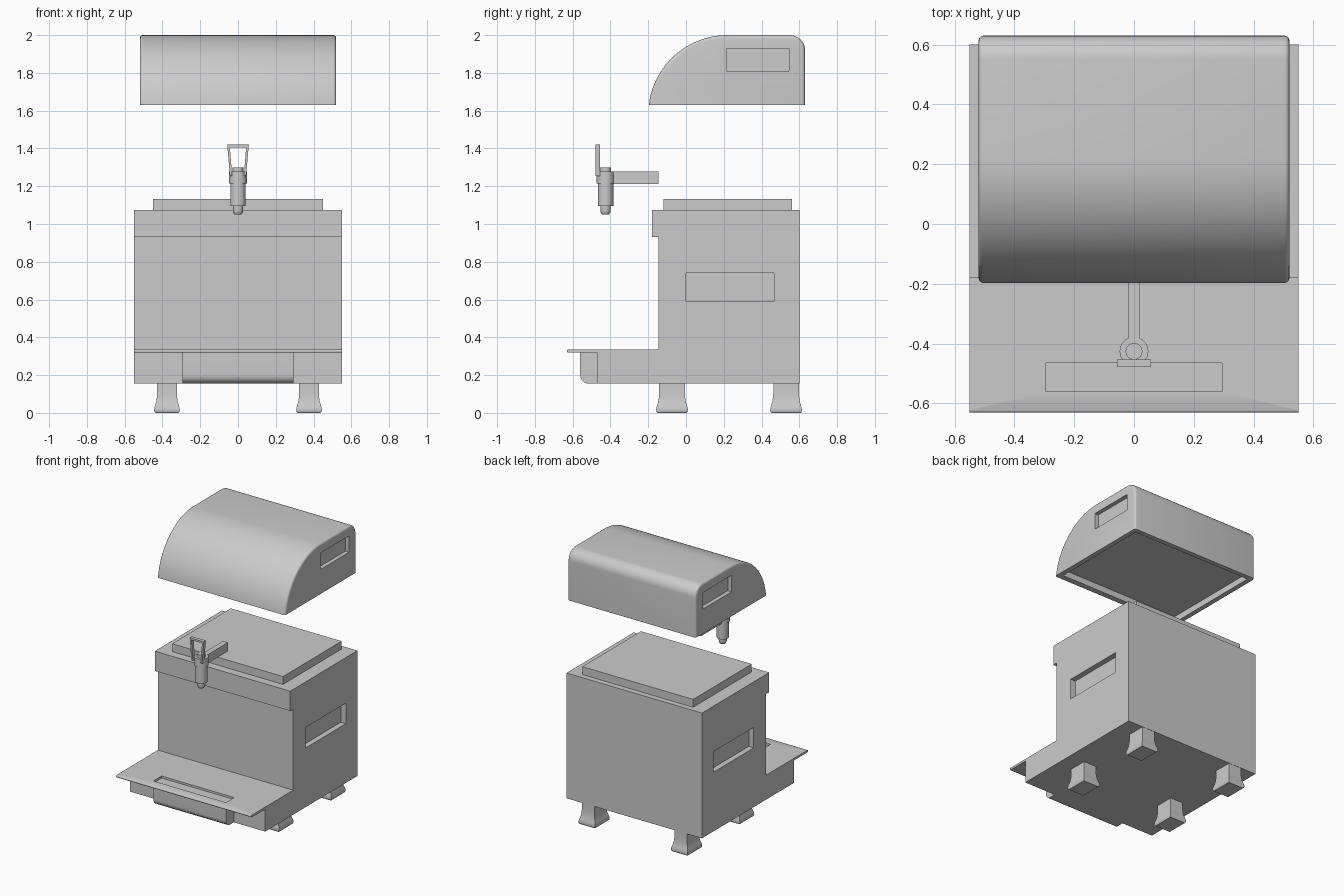
import bpy, bmesh
from math import sin, cos, pi, radians
from mathutils import Vector

if "Cube" in bpy.data.objects:
    bpy.data.objects.remove(bpy.data.objects["Cube"])


def make(name, bm, smooth=False):
    bmesh.ops.recalc_face_normals(bm, faces=bm.faces[:])
    me = bpy.data.meshes.new(name)
    bm.to_mesh(me)
    bm.free()
    ob = bpy.data.objects.new(name, me)
    bpy.context.collection.objects.link(ob)
    if smooth:
        bpy.ops.object.select_all(action='DESELECT')
        ob.select_set(True)
        bpy.context.view_layer.objects.active = ob
        bpy.ops.object.shade_smooth_by_angle(angle=radians(35))
    return ob


def box_bm(x0, x1, y0, y1, z0, z1):
    bm = bmesh.new()
    bmesh.ops.create_cube(bm, size=1)
    for v in bm.verts:
        v.co = Vector((x1 if v.co.x > 0 else x0, y1 if v.co.y > 0 else y0,
                       z1 if v.co.z > 0 else z0))
    return bm


def box(name, *dims):
    return make(name, box_bm(*dims))


def extrude(points, axis, a, b):
    """Extrude a 2D profile along x (points are y,z) or y (points are x,z)."""
    bm = bmesh.new()
    co = [(a, p, q) if axis == 'x' else (p, a, q) for p, q in points]
    face = bm.faces.new([bm.verts.new(c) for c in co])
    res = bmesh.ops.extrude_face_region(bm, geom=[face])
    move = (b - a, 0, 0) if axis == 'x' else (0, b - a, 0)
    bmesh.ops.translate(bm, vec=move,
                        verts=[g for g in res['geom'] if isinstance(g, bmesh.types.BMVert)])
    return bm


def arc(cx, cz, r, a0, a1, n):
    return [(cx + r * cos(radians(a0 + (a1 - a0) * i / n)),
             cz + r * sin(radians(a0 + (a1 - a0) * i / n))) for i in range(n + 1)]


def cut(ob, *dims):
    cutter = box("cutter", *dims)
    cutter.hide_render = True
    mod = ob.modifiers.new("recess", 'BOOLEAN')
    mod.operation, mod.solver, mod.object = 'DIFFERENCE', 'EXACT', cutter
    bpy.context.view_layer.objects.active = ob
    bpy.ops.object.modifier_apply(modifier=mod.name)
    bpy.data.objects.remove(cutter)


def lathe(name, cx, cy, profile, n=32):
    bm = bmesh.new()
    rings = [[bm.verts.new((cx + r * cos(2 * pi * i / n), cy + r * sin(2 * pi * i / n), z))
              for i in range(n)] for r, z in profile]
    for lo, hi in zip(rings, rings[1:]):
        for i in range(n):
            bm.faces.new((lo[i], lo[(i + 1) % n], hi[(i + 1) % n], hi[i]))
    bm.faces.new(rings[0])
    bm.faces.new(rings[-1])
    return make(name, bm, True)


# Main cabinet with front lip and stepped base
body = make("cabinet_body", extrude(
    [(-0.47, 0.155), (0.60, 0.155), (0.60, 1.075), (-0.18, 1.075),
     (-0.18, 0.93), (-0.145, 0.93), (-0.145, 0.32), (-0.47, 0.32)], 'x', -0.55, 0.55))
for s in (-1, 1):
    xs = sorted((s * 0.51, s * 0.60))
    cut(body, *xs, 0.0, 0.465, 0.59, 0.74)

# Raised plate on top of the cabinet
box("top_plate", -0.45, 0.45, -0.12, 0.56, 1.07, 1.133)

# Thin front shelf with slot above the drip tray
bm = box_bm(-0.55, 0.55, -0.63, -0.145, 0.319, 0.335)
edges = [e for e in bm.edges if all(v.co.y < -0.6 for v in e.verts)
         and abs(e.verts[0].co.x - e.verts[1].co.x) > 0.5]
bmesh.ops.bevel(bm, geom=edges, offset=0.006, segments=3, profile=0.5, affect='EDGES')
shelf = make("front_shelf", bm, True)
cut(shelf, -0.295, 0.295, -0.56, -0.465, 0.30, 0.36)

# Drip tray with rounded lower front edge
make("drip_tray", extrude(
    [(-0.46, 0.155), (-0.46, 0.32), (-0.56, 0.32)] + arc(-0.515, 0.20, 0.045, 180, 270, 8),
    'x', -0.295, 0.295), True)

# Four flared feet
flare = [(0, 0.16), (0, 0.10), (0.002, 0.08), (0.005, 0.06), (0.010, 0.042),
         (0.015, 0.026), (0.016, 0.014), (0.014, 0.005), (0.009, 0.0)]
for side, sx in (("left", -1), ("right", 1)):
    for place, cy in (("front", -0.074), ("back", 0.53)):
        bm = bmesh.new()
        rings = [[bm.verts.new((sx * 0.376 + i * (0.052 + e), cy + j * (0.068 + e), z))
                  for i, j in ((-1, -1), (1, -1), (1, 1), (-1, 1))] for e, z in flare]
        for a, b in zip(rings, rings[1:]):
            for k in range(4):
                bm.faces.new((a[k], a[(k + 1) % 4], b[(k + 1) % 4], b[k]))
        bm.faces.new(rings[0])
        bm.faces.new(rings[-1])
        make(f"{place}_{side}_foot", bm, True)

# Hood: curved front, rounded back corner, softened side edges
profile = (arc(0.22, 1.58, 0.42, 173.2, 90, 24) + arc(0.55, 1.92, 0.08, 90, 0, 10)
           + [(0.63, 1.63)])
bm = extrude(profile, 'x', -0.52, 0.52)
edges = [e for e in bm.edges if abs(e.verts[0].co.x - e.verts[1].co.x) < 0.01
         and max(v.co.z for v in e.verts) > 1.635]
bmesh.ops.bevel(bm, geom=edges, offset=0.016, segments=4, profile=0.5, affect='EDGES')
hood = make("hood", bm, True)
for s in (-1, 1):
    xs = sorted((s * 0.49, s * 0.60))
    cut(hood, *xs, 0.215, 0.545, 1.81, 1.93)
cut(hood, -0.485, 0.485, -0.155, 0.595, 1.55, 1.675)

# Tap: arm, stepped spout and lever loop
TY = -0.426
box("tap_arm", -0.02, 0.02, TY, -0.145, 1.213, 1.278)
lathe("tap_spout", 0, TY, [(0.018, 1.05), (0.025, 1.06), (0.027, 1.07), (0.027, 1.095),
                           (0.041, 1.095), (0.041, 1.215), (0.048, 1.215), (0.048, 1.278),
                           (0.028, 1.278), (0.028, 1.30)])
make("tap_lever", extrude(
    [(-0.043, 1.255), (-0.057, 1.42), (0.057, 1.42), (0.043, 1.255),
     (0.031, 1.255), (0.043, 1.406), (-0.043, 1.406), (-0.031, 1.255)], 'y', -0.479, -0.454))
